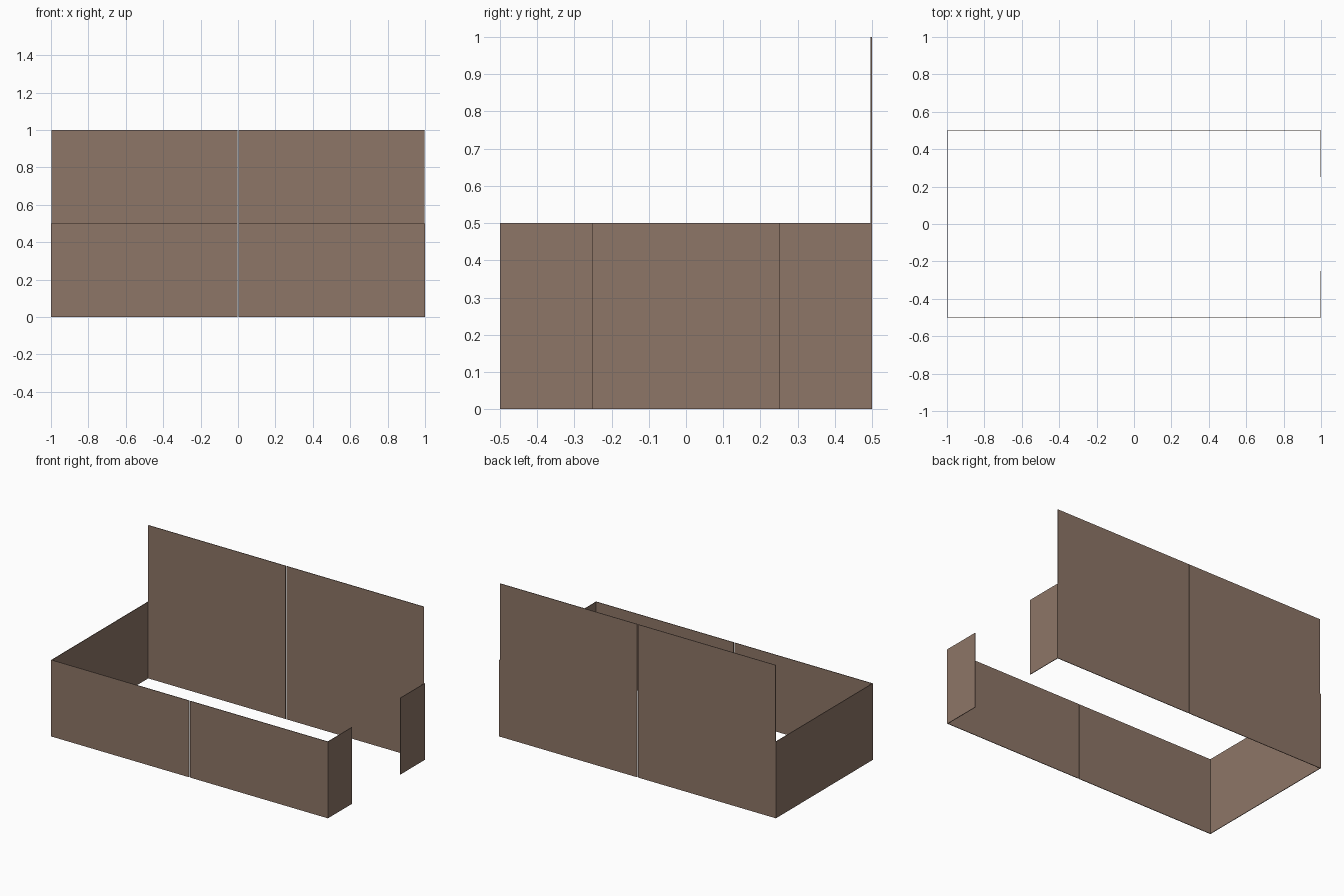
import bpy

if "Cube" in bpy.data.objects:
    bpy.data.objects.remove(bpy.data.objects["Cube"])

T = 0.004     # panel thickness
GAP = 0.003   # half of the slit between paired panels

mat = bpy.data.materials.new("brown_board")
mat.diffuse_color = (0.27, 0.18, 0.135, 1)
mat.use_nodes = True
mat.node_tree.nodes["Principled BSDF"].inputs["Base Color"].default_value = mat.diffuse_color


def panel(name, x0, x1, y0, y1, height):
    """Thin upright board standing on z = 0."""
    bpy.ops.mesh.primitive_cube_add(
        size=1, location=((x0 + x1) / 2, (y0 + y1) / 2, height / 2))
    ob = bpy.context.object
    ob.name = name
    ob.scale = (x1 - x0, y1 - y0, height)
    bpy.ops.object.transform_apply(location=True, rotation=False, scale=True)
    ob.data.materials.append(mat)
    return ob


# Long walls: each made of two boards with a slit in the middle
for side, x0, x1 in (("left", -1 + T, -GAP), ("right", GAP, 1 - T)):
    panel(f"front_wall_{side}", x0, x1, -0.5, -0.5 + T, 0.5)
    panel(f"back_wall_{side}", x0, x1, 0.5 - T, 0.5, 1.0)

# Closed left end
panel("left_end_wall", -1, -1 + T, -0.5, 0.5, 0.5)

# Short returns either side of the doorway on the right end
panel("doorway_return_front", 1 - T, 1, -0.5, -0.25, 0.5)
panel("doorway_return_back", 1 - T, 1, 0.25, 0.5, 0.5)
